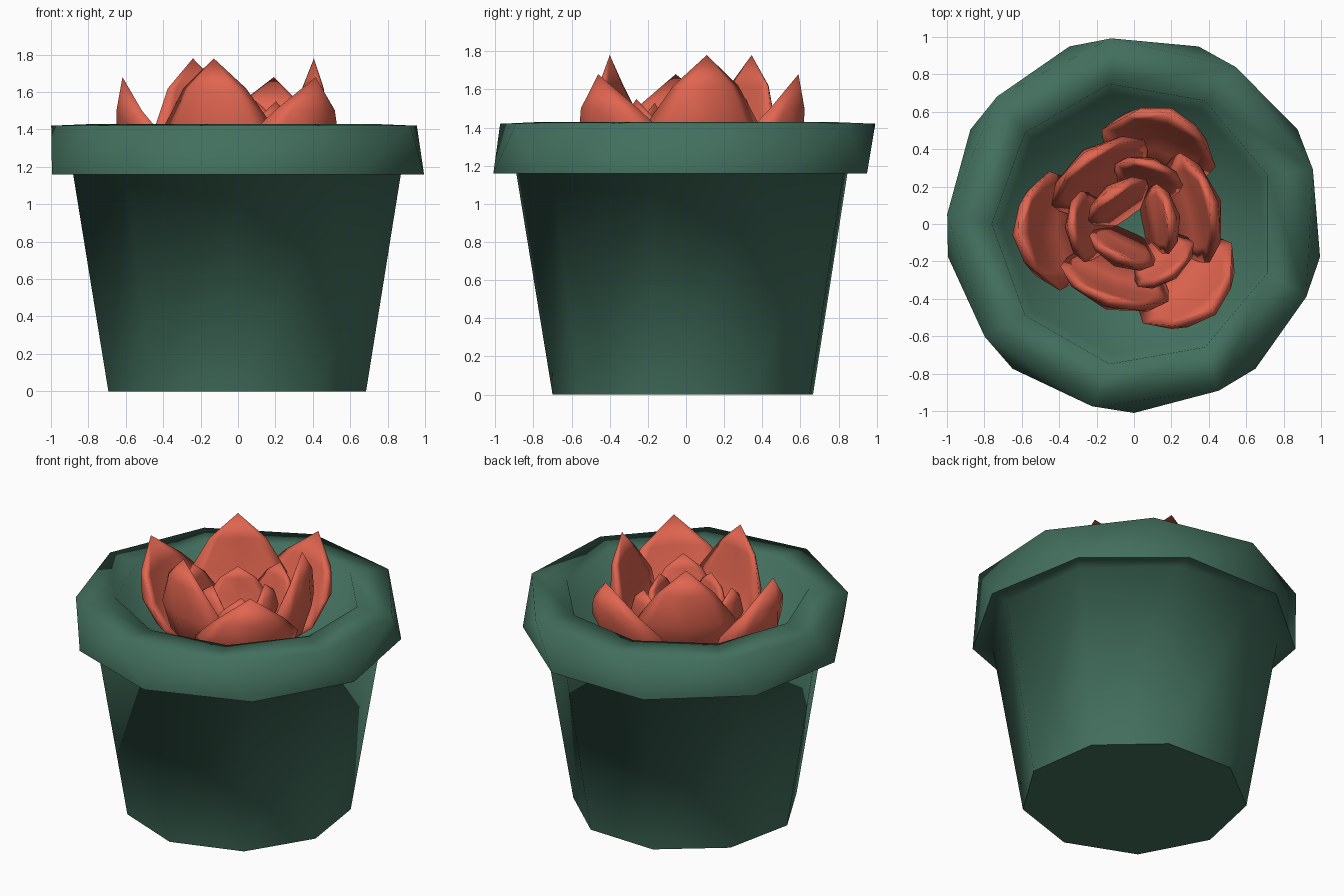
import bpy, bmesh
from math import sin, cos, pi, radians

if "Cube" in bpy.data.objects:
    bpy.data.objects.remove(bpy.data.objects["Cube"])


def make_material(name, rgb):
    mat = bpy.data.materials.new(name)
    mat.diffuse_color = (*rgb, 1)
    mat.use_nodes = True
    mat.node_tree.nodes["Principled BSDF"].inputs["Base Color"].default_value = mat.diffuse_color
    return mat


def make_object(name, bm, mat):
    bmesh.ops.recalc_face_normals(bm, faces=bm.faces)
    for f in bm.faces:
        f.smooth = True
    mesh = bpy.data.meshes.new(name)
    bm.to_mesh(mesh)
    bm.free()
    mesh.materials.append(mat)
    obj = bpy.data.objects.new(name, mesh)
    bpy.context.collection.objects.link(obj)
    return obj


def skin_rings(bm, rings):
    """Join successive vertex rings with quads."""
    for a, b in zip(rings, rings[1:]):
        n = len(a)
        for i in range(n):
            bm.faces.new((a[i], a[(i + 1) % n], b[(i + 1) % n], b[i]))


green = make_material("pot_green", (0.055, 0.16, 0.11))
red = make_material("petal_red", (0.75, 0.13, 0.08))

# Pot: nine-sided rings as (radius, height, twist in degrees, sharp edge)
SIDES = 9
profile = [
    (0.70, 0.00, 108, True),    # base
    (0.89, 1.16, 108, False),   # top of the tapered body
    (1.01, 1.16, 110, True),    # rim lower edge
    (1.00, 1.42, 97, False),    # rim upper edge
    (0.76, 1.43, 100, False),   # inner lip
    (0.71, 1.08, 100, False),   # inner floor
]
bm = bmesh.new()
rings = []
for r, z, twist, sharp in profile:
    angles = [radians(twist + 360 * i / SIDES) for i in range(SIDES)]
    rings.append([bm.verts.new((r * cos(a), r * sin(a), z)) for a in angles])
skin_rings(bm, rings)
bm.faces.new(rings[0])
bm.faces.new(rings[-1])
for ring, (r, z, twist, sharp) in zip(rings, profile):
    for i in range(SIDES):
        edge = bm.edges.get((ring[i], ring[(i + 1) % SIDES]))
        edge.smooth = not sharp
make_object("pot", bm, green)


# Petal: lens-shaped cross sections swept up and outward to a point
def petal(name, angle, spine, half_width, thickness, cup):
    """spine: (radius, height, width factor) per section; last one is the tip."""
    bm = bmesh.new()
    ca, sa = cos(radians(angle)), sin(radians(angle))

    def point(r, u, z):
        return bm.verts.new((r * ca - u * sa, r * sa + u * ca, z))

    rings = []
    for r, z, w in spine[:-1]:
        ring = []
        for k in range(8):
            t = 2 * pi * k / 8
            u = half_width * w * cos(t)
            ring.append(point(r + thickness * w * sin(t) - cup * u * u, u, z))
        rings.append(ring)
    skin_rings(bm, rings)
    bm.faces.new(rings[0])
    tip = point(spine[-1][0], 0, spine[-1][1])
    for i in range(8):
        bm.faces.new((rings[-1][i], rings[-1][(i + 1) % 8], tip))
    make_object(name, bm, red)


# Four whorls of three petals, alternating in angle
whorls = [
    ("outer_petal", (185, 72, -48), 0.32, 0.07, 1.5,
     [(0.22, 1.06, 0.5), (0.48, 1.20, 0.9), (0.58, 1.36, 1.0),
      (0.605, 1.50, 0.68), (0.62, 1.68, 0)]),
    ("tall_petal", (125, 15, -108), 0.32, 0.065, 0.9,
     [(0.15, 1.06, 0.5), (0.36, 1.22, 0.9), (0.42, 1.42, 0.95),
      (0.43, 1.62, 0.55), (0.42, 1.78, 0)]),
    ("middle_petal", (183, 73, -52), 0.19, 0.05, 1.2,
     [(0.10, 1.06, 0.5), (0.27, 1.20, 0.95), (0.32, 1.34, 1.0),
      (0.33, 1.46, 0.6), (0.33, 1.55, 0)]),
    ("inner_petal", (125, 10, -115), 0.19, 0.05, 1.2,
     [(0.06, 1.06, 0.5), (0.16, 1.20, 0.95), (0.20, 1.34, 1.0),
      (0.20, 1.45, 0.6), (0.18, 1.53, 0)]),
]
for name, angles, half_width, thickness, cup, spine in whorls:
    for i, angle in enumerate(angles):
        petal(f"{name}_{i + 1}", angle, spine, half_width, thickness, cup)
